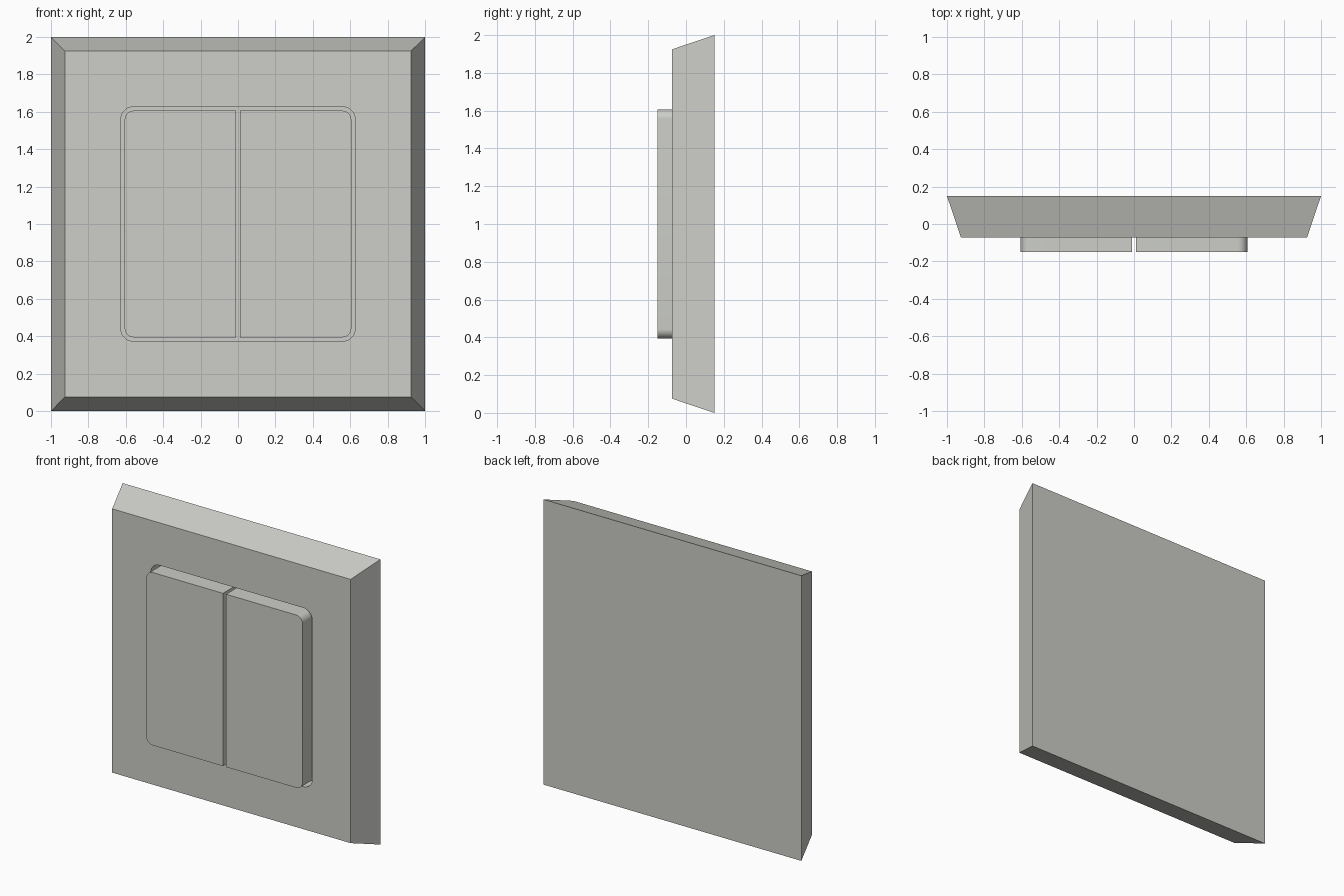
import bpy, bmesh, math

cube = bpy.data.objects.get("Cube")
if cube:
    bpy.data.objects.remove(cube, do_unlink=True)

plastic = bpy.data.materials.new("warm_white_plastic")
plastic.use_nodes = True
colour = (0.61, 0.62, 0.58, 1)
plastic.diffuse_color = colour
plastic.node_tree.nodes["Principled BSDF"].inputs["Base Color"].default_value = colour


def loft(name, front, back, y_front, y_back):
    """Closed solid between two matching outlines of (x, z) points."""
    bm = bmesh.new()
    a = [bm.verts.new((x, y_front, z)) for x, z in front]
    b = [bm.verts.new((x, y_back, z)) for x, z in back]
    bm.faces.new(a)
    bm.faces.new(b[::-1])
    n = len(a)
    for i in range(n):
        j = (i + 1) % n
        bm.faces.new((a[j], a[i], b[i], b[j]))
    bmesh.ops.recalc_face_normals(bm, faces=bm.faces)
    mesh = bpy.data.meshes.new(name)
    bm.to_mesh(mesh)
    bm.free()
    mesh.materials.append(plastic)
    obj = bpy.data.objects.new(name, mesh)
    bpy.context.collection.objects.link(obj)
    return obj


def outline(x0, x1, half, r_left, r_right, steps=10):
    """Rectangle about z = 1 with rounded left and right corners."""
    pts = []
    corners = ((x1, 1, r_right, 0), (x0, 1, r_left, 90),
               (x0, -1, r_left, 180), (x1, -1, r_right, 270))
    for x, sz, r, start in corners:
        cx = x - r if x == x1 else x + r
        cz = 1 + sz * (half - r)
        count = steps if r else 0
        for i in range(count + 1):
            t = math.radians(start + 90 * i / max(count, 1))
            pts.append((cx + r * math.cos(t), cz + r * math.sin(t)))
    return pts


def smooth(obj):
    bpy.ops.object.select_all(action="DESELECT")
    obj.select_set(True)
    bpy.context.view_layer.objects.active = obj
    bpy.ops.object.shade_smooth_by_angle(angle=math.radians(30))


# Wall plate with sloping sides
plate = loft("wall_plate", outline(-0.925, 0.925, 0.925, 0, 0),
             outline(-1, 1, 1, 0, 0), -0.073, 0.15)

# Rounded recess around the rockers
opening = outline(-0.627, 0.627, 0.627, 0.07, 0.07)
cutter = loft("recess_cutter", opening, opening, -0.3, 0.03)
cutter.hide_render = True
cutter.display_type = "WIRE"
cut = plate.modifiers.new("recess", "BOOLEAN")
cut.object = cutter
cut.operation = "DIFFERENCE"
cut.solver = "EXACT"
bpy.context.view_layer.objects.active = plate
bpy.ops.object.modifier_apply(modifier=cut.name)
bpy.data.objects.remove(cutter, do_unlink=True)
smooth(plate)

# Two rocker buttons, rounded on their outer corners only
for name, x0, x1, rl, rr in (("right_rocker", -0.606, -0.012, 0.05, 0),
                             ("left_rocker", 0.012, 0.606, 0, 0.05)):
    shape = outline(x0, x1, 0.606, rl, rr)
    smooth(loft(name, shape, shape, -0.15, 0.03))
